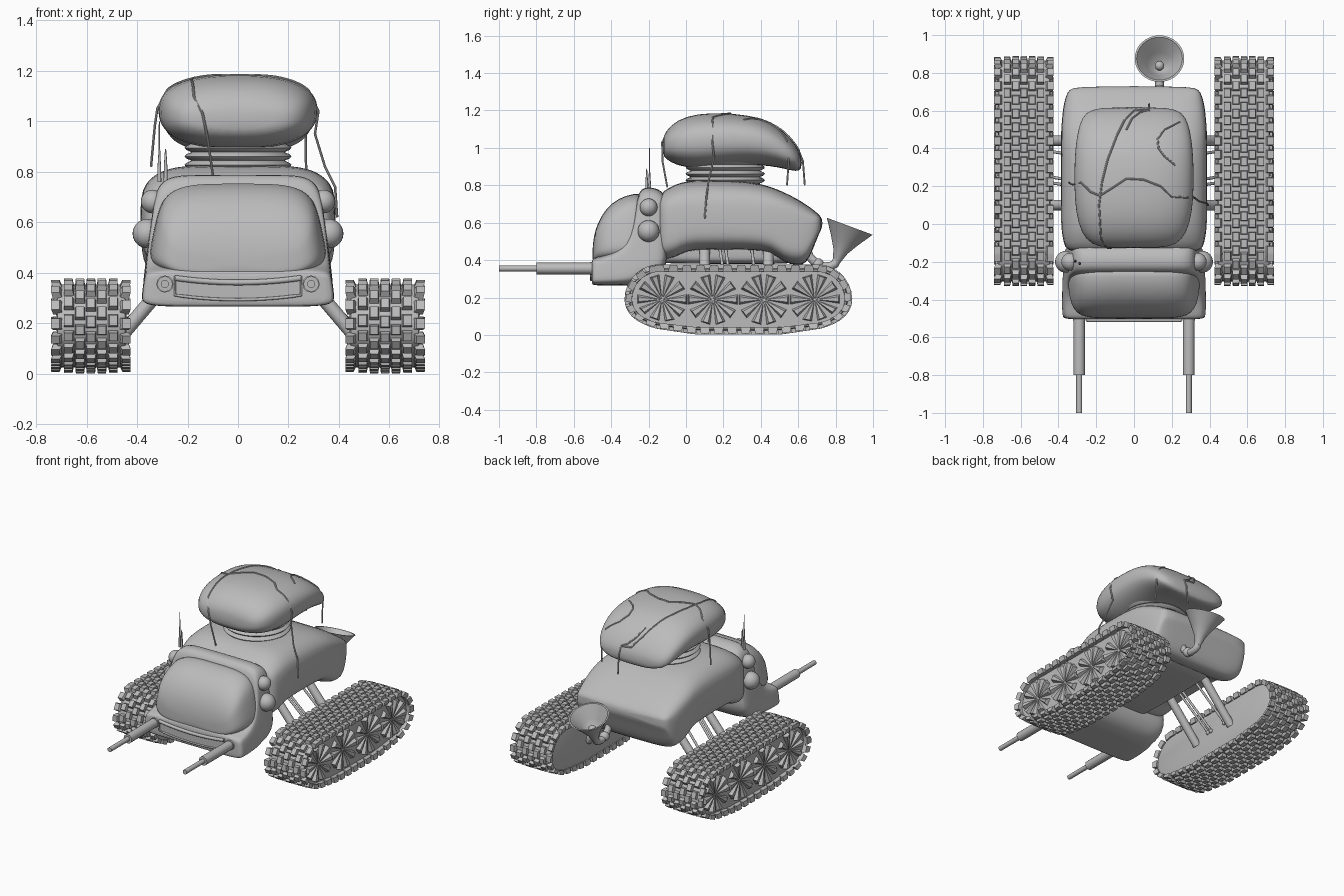
import bpy, bmesh, math
from math import sin, cos, pi
from mathutils import Vector, Matrix
from mathutils.bvhtree import BVHTree

cube = bpy.data.objects.get("Cube")
if cube:
    bpy.data.objects.remove(cube, do_unlink=True)

grey = bpy.data.materials.new("plain_grey")
grey.use_nodes = True
grey.diffuse_color = (0.5, 0.5, 0.5, 1)
grey.node_tree.nodes["Principled BSDF"].inputs["Base Color"].default_value = (0.5, 0.5, 0.5, 1)


def add(name, data, smooth=True, mirror=False, subsurf=0):
    ob = bpy.data.objects.new(name, data)
    bpy.context.scene.collection.objects.link(ob)
    ob.data.materials.append(grey)
    bpy.ops.object.select_all(action='DESELECT')
    ob.select_set(True)
    bpy.context.view_layer.objects.active = ob
    if ob.type == 'CURVE':
        bpy.ops.object.convert(target='MESH')
        ob = bpy.context.view_layer.objects.active
    if subsurf:
        for p in ob.data.polygons:
            p.use_smooth = True
        ob.modifiers.new("smooth", 'SUBSURF').levels = subsurf
        ob.modifiers["smooth"].render_levels = subsurf
    elif smooth:
        bpy.ops.object.shade_smooth_by_angle(angle=math.radians(40))
    if mirror:
        ob.modifiers.new("mirror", 'MIRROR').use_mirror_merge = False
    return ob


def mesh(name, verts, faces, **kw):
    me = bpy.data.meshes.new(name)
    me.from_pydata(verts, [], faces)
    bm = bmesh.new()
    bm.from_mesh(me)
    bmesh.ops.recalc_face_normals(bm, faces=bm.faces)
    bm.to_mesh(me)
    bm.free()
    return add(name, me, **kw)


def skin(name, rings, **kw):
    """Bridge equal rings of points and cap both ends."""
    n, m = len(rings[0]), len(rings)
    faces = [(i * n + j, i * n + (j + 1) % n, (i + 1) * n + (j + 1) % n, (i + 1) * n + j)
             for i in range(m - 1) for j in range(n)]
    faces += [tuple(range(n)), tuple(range((m - 1) * n, m * n))]
    return mesh(name, [p for r in rings for p in r], faces, **kw)


def loft(name, sections, power=5, width=lambda z: 1, k=32, **kw):
    """Rounded cross-sections (y, half width, bottom, top) along y."""
    def sp(t):
        return math.copysign(abs(t) ** (2 / power), t)
    rings = []
    for y, hw, z0, z1 in sections:
        ring = []
        for i in range(k):
            a = 2 * pi * (i + 0.5) / k
            z = (z0 + z1) / 2 + (z1 - z0) / 2 * sp(sin(a))
            ring.append((hw * sp(cos(a)) * width(z), y, z))
        rings.append(ring)
    return skin(name, rings, subsurf=1, **kw)


def lathe(name, profile, matrix=Matrix(), k=40, **kw):
    return skin(name, [[matrix @ Vector((r * cos(2 * pi * i / k), r * sin(2 * pi * i / k), z))
                        for i in range(k)] for r, z in profile], **kw)


def tube(name, pts, r, closed=False, res=4, **kw):
    cu = bpy.data.curves.new(name, 'CURVE')
    cu.dimensions = '3D'
    cu.bevel_depth, cu.bevel_resolution, cu.use_fill_caps = r, res, True
    sp = cu.splines.new('POLY')
    sp.points.add(len(pts) - 1)
    for p, co in zip(sp.points, pts):
        p.co = (*co, 1)
    sp.use_cyclic_u = closed
    return add(name, cu, **kw)


def ball(name, co, r, **kw):
    bm = bmesh.new()
    bmesh.ops.create_uvsphere(bm, u_segments=24, v_segments=14, radius=r,
                              matrix=Matrix.Translation(co))
    me = bpy.data.meshes.new(name)
    bm.to_mesh(me)
    bm.free()
    return add(name, me, **kw)


# Rear hull and belly
loft("rear_hull", [(-.15, .34, .43, .73), (-.13, .365, .40, .765), (-.06, .382, .41, .805),
                   (.0, .388, .45, .822), (.1, .39, .455, .828), (.35, .39, .455, .822),
                   (.46, .388, .445, .79), (.52, .385, .385, .765), (.6, .378, .37, .725),
                   (.645, .37, .38, .695), (.68, .36, .46, .67), (.71, .345, .54, .645),
                   (.73, .31, .575, .62)], width=lambda z: 1 - 2.2 * max(0, z - .70) ** 1.3)
loft("belly", [(-.2, .18, .40, .6), (-.15, .2, .38, .6), (.2, .2, .38, .6),
               (.5, .2, .38, .6), (.6, .19, .38, .6)], power=7)

# Cab shell, bulging windshield
loft("cab_shell", [(-.10, .34, .40, .70), (-.115, .375, .35, .755), (-.15, .385, .30, .782),
                   (-.2, .388, .275, .792), (-.24, .387, .267, .782), (-.262, .386, .265, .74),
                   (-.275, .385, .265, .62), (-.31, .384, .265, .51), (-.37, .384, .265, .45),
                   (-.44, .384, .265, .425), (-.485, .382, .265, .415), (-.5, .375, .268, .405),
                   (-.505, .34, .28, .39)], power=7, width=lambda z: 1 - .36 * max(0, z - .3))
loft("windshield", [(-.2, .36, .38, .76), (-.28, .362, .38, .757), (-.36, .357, .38, .733),
                    (-.43, .34, .385, .675), (-.475, .305, .39, .595), (-.492, .26, .39, .53),
                    (-.5, .19, .395, .47)], power=4.2,
     width=lambda z: 1 - .62 * max(0, z - .45))

# Grille with a sagging frame
top_edge = [(x / 8 * .25, -.507, .365 + .018 * (x / 8) ** 2) for x in range(-8, 9)]
low_edge = [(-x, y, z - .072) for x, y, z in top_edge]
tube("grille_frame", top_edge + low_edge, .006, closed=True)
mesh("grille_panel", top_edge + low_edge, [tuple(range(34))], smooth=False)
tube("grille_brow", [(x, y - .002, z - .004) for x, y, z in top_edge], .011)

# Guns and headlight collars
for name, y0, y1, r in (("gun_collar", -.49, -.512, .034), ("gun_sleeve", -.45, -.8, .031),
                        ("gun_barrel", -.78, -1.0, .016)):
    tube(name, [(.29, y0, .355), (.29, y1, .355)], r, mirror=True)

# Side lamps and antennas
ball("upper_side_lamp", (.338, -.2, .682), .047, mirror=True)
ball("lower_side_lamp", (.36, -.2, .555), .058, mirror=True)
for x, y, h in ((-.312, -.195, 1.0), (-.287, -.21, .89)):
    lathe("antenna", [(.008, .76), (.007, .82), (.004, .87), (.002, h)],
          Matrix.Translation((x, y, 0)), k=10)

# Bellows neck
neck = [(.19, .79)]
for i in range(4):
    z = .81 + i * .034
    neck += [(.185, z), (.205, z + .009), (.212, z + .017), (.205, z + .025)]
lathe("bellows_neck", neck + [(.18, .96)], Matrix.Translation((0, .21, 0)))

# Soft bag on top
bag = loft("soft_bag", [(-.127, .15, .97, 1.04), (-.11, .225, .94, 1.09), (-.05, .28, .905, 1.15),
                        (.06, .31, .885, 1.185), (.2, .318, .90, 1.187), (.34, .316, .91, 1.175),
                        (.44, .308, .905, 1.145), (.53, .29, .888, 1.085), (.59, .26, .872, 1.015),
                        (.62, .19, .885, .955)], power=2.5)

# Ropes draped over the bag: points with two numbers drop onto its surface
bpy.context.view_layer.update()
tree = BVHTree.FromObject(bag, bpy.context.evaluated_depsgraph_get())


def rope(pts):
    out = []
    for a, b in zip(pts, pts[1:] + pts[-1:]):
        if len(a) == 3:
            out.append(a)
            continue
        for i in range(6 if len(b) == 2 and a != b else 1):
            x, y = Vector(a).lerp(Vector(b[:2]), i / 6)
            hit = tree.ray_cast(Vector((x, y, 2)), Vector((0, 0, -1)))[0]
            if hit:
                out.append((x, y, hit.z + .002))
    tube("rope", out, .005, res=2)


rope([(-.10, -.10, .79), (-.12, -.126, .93), (-.14, -.128, 1.03), (-.175, -.08), (-.185, .1),
      (-.17, .22), (-.14, .34), (-.09, .47), (-.05, .55), (0, .6), (.08, .605), (.03, .59),
      (-.01, .56), (-.04, .5)])
rope([(-.345, .22, .82), (-.33, .21, .98), (-.32, .21, 1.05), (-.28, .22), (-.23, .17), (-.18, .15),
      (-.1, .2), (-.04, .24), (.05, .235), (.14, .2), (.2, .145), (.28, .14), (.319, .14, 1.04),
      (.305, .15, .95), (.345, .12, .82), (.385, .11, .74), (.393, .10, .62)])
rope([(.27, .54, .80), (.268, .55, .95), (.24, .54), (.16, .5), (.125, .45), (.13, .4),
      (.16, .36), (.22, .31)])
rope([(.08, .635, .80), (.08, .625, .93), (.08, .6)])

# Horn at the rear
base = Vector((.135, .808, .40))
axis = Vector((0, .35, .94)).normalized()
mat = Matrix.Translation(base) @ axis.to_track_quat('Z', 'Y').to_matrix().to_4x4()
lathe("horn_bell", [(.02, -.01), (.04, .05), (.075, .11), (.125, .185), (.131, .193), (.121, .193),
                    (.066, .115), (.03, .06), (.005, .05)], mat)
ball("horn_bulb", base + axis * .085, .025)
tube("horn_pipe", [base + axis * .02, (.135, .797, .38), (.135, .775, .368), (.135, .74, .365),
                   (.135, .70, .375), (.135, .66, .42), (.135, .64, .47)], .023)
ball("horn_elbow", (.135, .705, .378), .032)

# Suspension struts and thin rods
for y in (.10, .44):
    tube("suspension_strut", [(.2, y, .46), (.45, y, .165)], .028, mirror=True)
for y0, y1 in ((.19, .25), (.16, .22), (.33, .385)):
    tube("tie_rod", [(.2, y0 + .02, .47), (.45, y1, .2)], .008, mirror=True)
    ball("rod_knob", (.44, y1, .205), .014, mirror=True)

# Track outline: a stadium whose lower side rises towards both ends
CX, CY, CZ, HALF = .583, .28, .189, .42


def sag(y, z):
    rise = .22 * min(1, max(0, (abs(y - CY) - .22) / .28))
    return y, (CZ + (z - CZ) * (1 - rise) if z < CZ else z)


def stadium(r, x, k=14):
    pts = []
    for end in (1, -1):
        for i in range(k + 1):
            a = -pi / 2 + pi * i / k
            pts.append((x, *sag(CY + end * (HALF + r * cos(a)), CZ + end * r * sin(a))))
        # Extra points keep the sagging lower run smooth
        pts += [(x, *sag(CY + end * HALF * (1 - t / 5), CZ + end * r)) for t in range(1, 10)]
    return pts


skin("track_housing", [stadium(*s) for s in ((.145, .442), (.158, .447), (.165, .465), (.165, .70),
                                             (.16, .716), (.152, .718), (.149, .703))], mirror=True)

# Fan-bladed wheels on the outer plate
verts, faces = [], []
for w in range(4):
    for b in range(10):
        a, o = 2 * pi * b / 10, len(verts)
        for x, r, da in ((.706, .004, 0), (.702, .135, -.2), (.702, .135, .2),
                         (.728, .128, -.11), (.728, .128, .11)):
            y, z = sag(CY + (w - 1.5) * .272 + r * cos(a + da), CZ + r * sin(a + da))
            verts.append((x, y, z))
        faces += [tuple(o + i for i in f) for f in
                  ((0, 1, 3), (0, 3, 4), (0, 4, 2), (1, 2, 4, 3), (0, 2, 1))]
mesh("wheel_blades", verts, faces, smooth=False, mirror=True)


# Staggered tread blocks around the belt
def belt(s, r):
    flat, arc = 2 * HALF, pi * r
    s %= 2 * (flat + arc)
    end = 1
    if s >= flat + arc:
        s, end = s - flat - arc, -1
    if s < flat:
        return CY + end * (s - HALF), CZ + end * r, pi / 2 * end
    a = pi / 2 - (s - flat) / r
    return CY + end * (HALF + r * cos(a)), CZ + end * r * sin(a), a if end > 0 else a + pi


bm = bmesh.new()
ROWS, COLS, R = 38, 7, .171
pitch = (4 * HALF + 2 * pi * R) / ROWS
for c in range(COLS):
    lean = (c - (COLS - 1) / 2) / (COLS - 1) * 2
    for i in range(ROWS):
        y, z, a = belt((i + c % 2 / 2) * pitch, R - .006 * lean ** 4)
        # The belt normal is the block's local y axis
        m = Matrix.Translation((CX + lean * .129, y, z)) @ Matrix.Rotation(a, 4, 'X')
        for v in bmesh.ops.create_cube(bm, size=1)["verts"]:
            top = v.co.y > 0
            k = .8 if top else 1
            v.co = m @ Vector((v.co.x * .041 * k + (.012 * lean ** 3 if top else 0),
                               v.co.y * .034, v.co.z * .054 * k))
            v.co.yz = sag(*v.co.yz)
me = bpy.data.meshes.new("tread_blocks")
bm.to_mesh(me)
bm.free()
add("tread_blocks", me, smooth=False, mirror=True)
